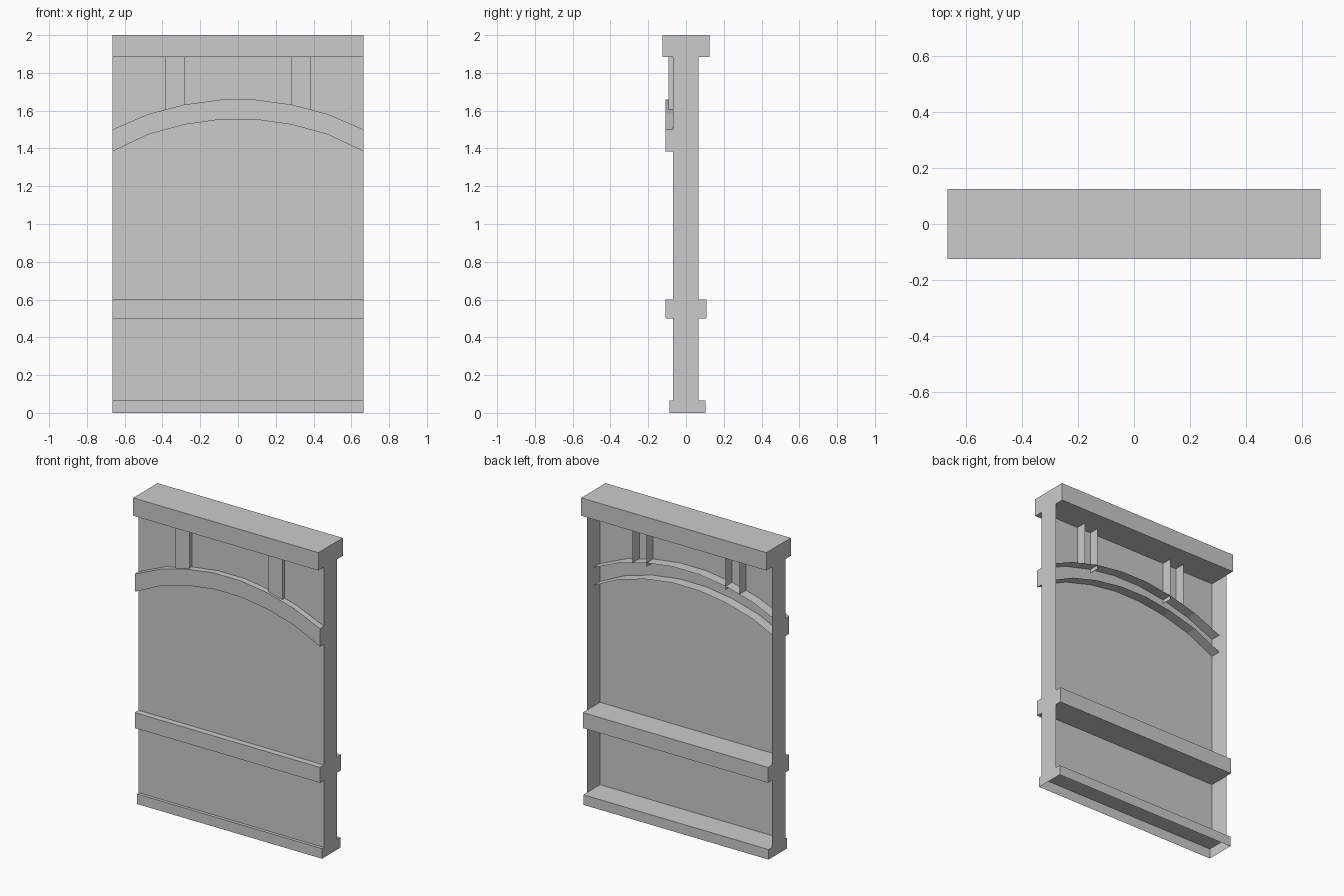
import bpy, bmesh

if "Cube" in bpy.data.objects:
    bpy.data.objects.remove(bpy.data.objects["Cube"])

W = 0.665            # half width
FRONT, BACK = -0.068, 0.066


def finish(name, bm):
    mesh = bpy.data.meshes.new(name)
    bm.to_mesh(mesh)
    bm.free()
    ob = bpy.data.objects.new(name, mesh)
    bpy.context.collection.objects.link(ob)
    return ob


def box(name, x0, x1, y0, y1, z0, z1, open_sides=()):
    """Box with optional missing sides, given as (axis, sign)."""
    bm = bmesh.new()
    bmesh.ops.create_cube(bm, size=1)
    bm.normal_update()
    gone = [f for f in bm.faces
            if any(f.normal[a] * s > 0.9 for a, s in open_sides)]
    bmesh.ops.delete(bm, geom=gone, context='FACES')
    for v in bm.verts:
        v.co = (x0 if v.co.x < 0 else x1,
                y0 if v.co.y < 0 else y1,
                z0 if v.co.z < 0 else z1)
    return finish(name, bm)


# Hollow panel: front sheet and two side returns
box("wall_panel", -W, W, FRONT, BACK, 0.065, 1.884,
    [(1, 1), (2, 1), (2, -1)])

# Horizontal rails; the base is open underneath
box("top_rail", -W, W, -0.125, 0.125, 1.884, 2.0)
box("middle_rail", -W, W, -0.108, 0.108, 0.50, 0.60)
box("base_rail", -W, W, -0.088, 0.103, 0.0, 0.065, [(2, -1)])

# Short battens above the arch, open at back and ends
for side, x in (("left", -0.334), ("right", 0.333)):
    box("batten_" + side, x - 0.05, x + 0.05, -0.093, 0.0, 1.607, 1.884,
        [(1, 1), (2, 1), (2, -1)])

# Arched trim: seven-segment band, open at the back
upper = [1.500, 1.582, 1.632, 1.658]
lower = [1.384, 1.474, 1.526, 1.553]
upper += upper[::-1]
lower += lower[::-1]
xs = [-W + 2 * W * i / 7 for i in range(8)]
bm = bmesh.new()
rows = [[bm.verts.new((x, y, z)) for x, z in zip(xs, zs)]
        for zs, y in ((lower, 0.0), (lower, -0.108),
                      (upper, -0.108), (upper, 0.0))]
for a, b in zip(rows, rows[1:]):
    for i in range(7):
        bm.faces.new((a[i], a[i + 1], b[i + 1], b[i]))
bm.faces.new([r[0] for r in rows])
bm.faces.new([r[-1] for r in reversed(rows)])
finish("arch_trim", bm)
